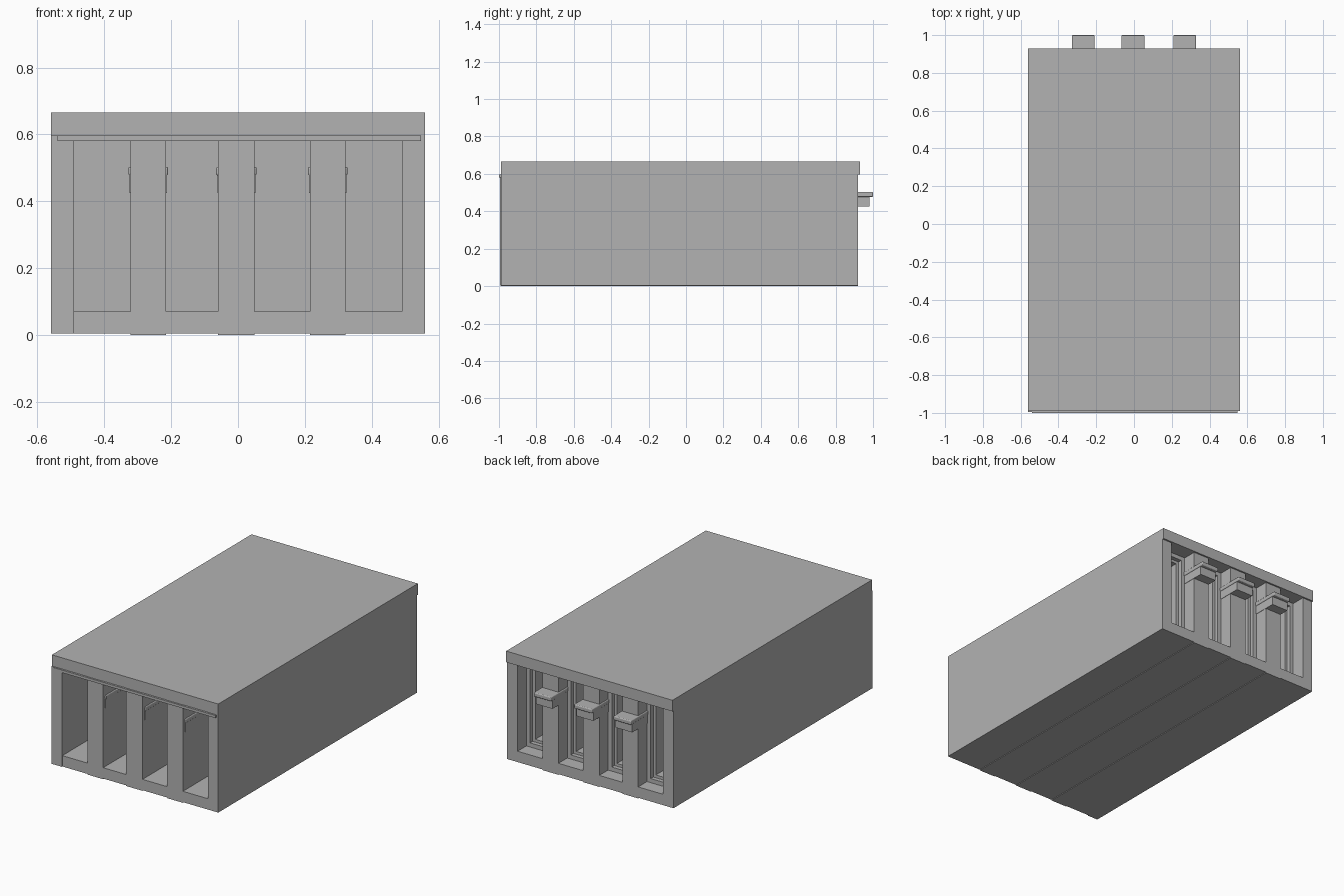
import bpy

cube = bpy.data.objects.get("Cube")
if cube:
    bpy.data.objects.remove(cube, do_unlink=True)

grey = bpy.data.materials.new("plain_grey")
grey.use_nodes = True
grey.diffuse_color = (0.45, 0.45, 0.45, 1)
grey.node_tree.nodes["Principled BSDF"].inputs["Base Color"].default_value = (0.45, 0.45, 0.45, 1)


def box(name, x, y, z, bevel=0):
    """Box spanning the given (low, high) ranges."""
    bpy.ops.mesh.primitive_cube_add(size=1, location=[sum(r) / 2 for r in (x, y, z)])
    ob = bpy.context.object
    ob.name = name
    ob.scale = [r[1] - r[0] for r in (x, y, z)]
    bpy.ops.object.transform_apply(location=False, rotation=False, scale=True)
    ob.data.materials.append(grey)
    if bevel:
        mod = ob.modifiers.new("rounding", "BEVEL")
        mod.width = bevel
        mod.segments = 3
    return ob


def frame(name, x, y, z, border):
    """Rectangular frame made of two posts and two rails."""
    inner = (x[0] + border, x[1] - border)
    box(name + "_post_right", (x[0], inner[0]), y, z)
    box(name + "_post_left", (inner[1], x[1]), y, z)
    box(name + "_sill", inner, y, (z[0], z[0] + border))
    box(name + "_head", inner, y, (z[1] - border, z[1]))


FRONT, BACK = -0.99, 0.92
FLOOR, CEILING = 0.07, 0.597
channels = [(-0.49, -0.322), (-0.215, -0.06), (0.05, 0.215), (0.322, 0.49)]
piers = [(a[1], b[0]) for a, b in zip(channels, channels[1:])]

# Roof slab, outer walls and the thin strip across the front
box("roof_slab", (-0.56, 0.56), (FRONT, 0.93), (CEILING, 0.665))
box("right_wall", (-0.56, channels[0][0]), (FRONT - 0.005, BACK), (0.004, CEILING))
box("left_wall", (channels[-1][1], 0.56), (FRONT, BACK), (0.004, CEILING))
box("front_strip", (-0.54, 0.548), (-1.0, FRONT + 0.005), (0.58, 0.596))

# Piers between the channels, each carrying a long rail that sticks out at the back
for i, (a, b) in enumerate(piers):
    box(f"pier_{i}", (a, b), (FRONT, BACK), (0, CEILING))
    box(f"rail_cap_{i}", (a - 0.006, b + 0.006), (FRONT + 0.02, 1.0), (0.477, 0.503), 0.006)
    box(f"rail_body_{i}", (a - 0.002, b + 0.002), (FRONT + 0.02, 0.98), (0.425, 0.48))

# Floors and the stepped recesses closing the channels near the back
for i, x in enumerate(channels):
    box(f"floor_{i}", x, (FRONT, BACK), (0.004, FLOOR))
    frame(f"outer_frame_{i}", x, (0.81, 0.835), (FLOOR, CEILING), 0.025)
    frame(f"inner_frame_{i}", x, (0.72, 0.81), (FLOOR, CEILING), 0.042)
    box(f"end_panel_{i}", x, (0.70, 0.72), (FLOOR, CEILING))
